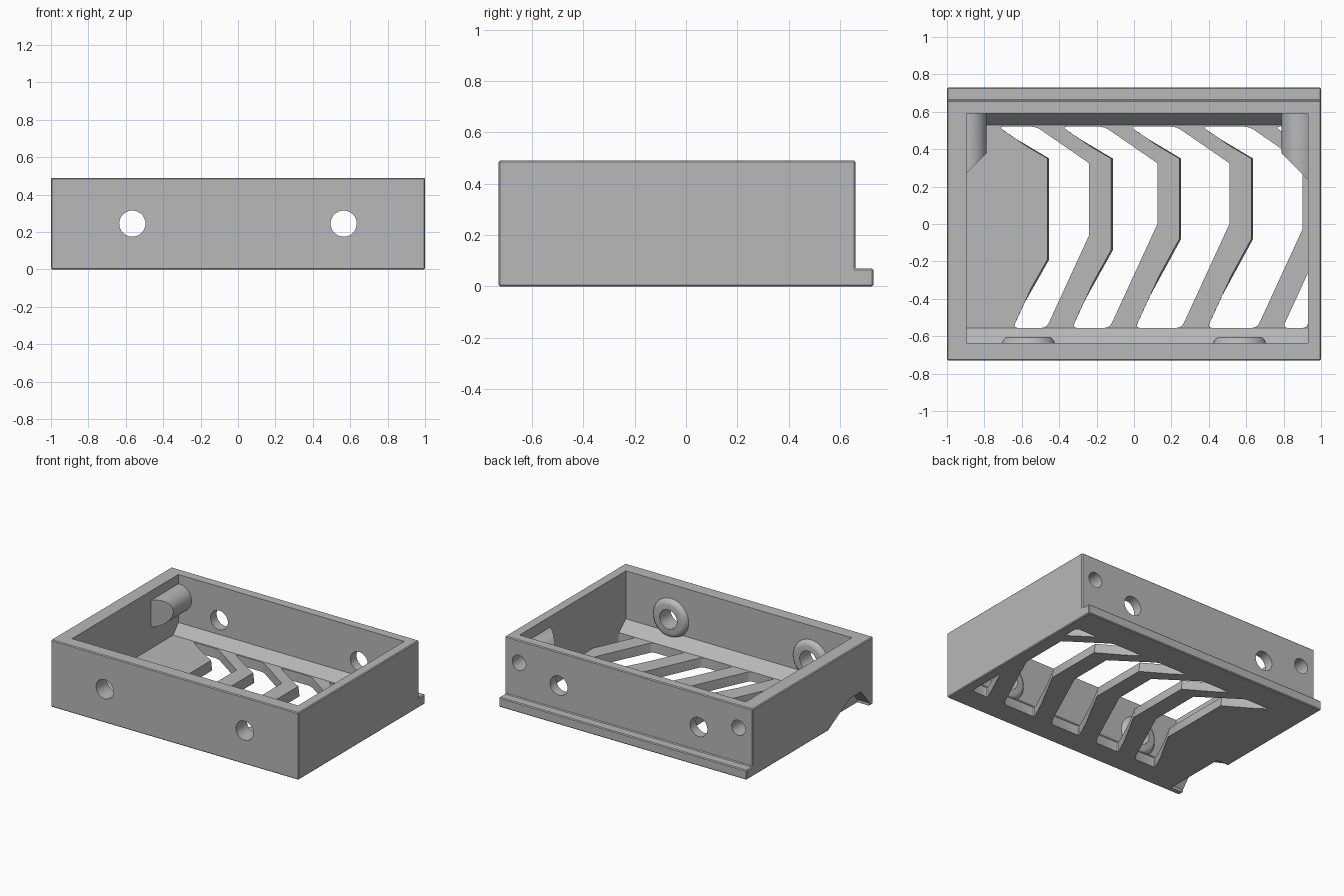
import bpy, bmesh, math
from mathutils import Matrix, Vector

cube = bpy.data.objects.get("Cube")
if cube:
    bpy.data.objects.remove(cube)

grey = bpy.data.materials.new("matte_grey")
grey.use_nodes = True
grey.diffuse_color = (0.48, 0.48, 0.48, 1)
grey.node_tree.nodes["Principled BSDF"].inputs["Base Color"].default_value = grey.diffuse_color


def to_object(bm, name):
    bmesh.ops.recalc_face_normals(bm, faces=bm.faces)
    mesh = bpy.data.meshes.new(name)
    bm.to_mesh(mesh)
    bm.free()
    mesh.materials.append(grey)
    ob = bpy.data.objects.new(name, mesh)
    bpy.context.collection.objects.link(ob)
    return ob


def x_prism(name, profile, x0, x1, bevel=0):
    """Extrude a (y, z) profile along x."""
    bm = bmesh.new()
    face = bm.faces.new([bm.verts.new((x0, y, z)) for y, z in profile])
    ext = bmesh.ops.extrude_face_region(bm, geom=[face])
    moved = [v for v in ext["geom"] if isinstance(v, bmesh.types.BMVert)]
    bmesh.ops.translate(bm, verts=moved, vec=(x1 - x0, 0, 0))
    if bevel:
        bmesh.ops.bevel(bm, geom=bm.edges[:], offset=bevel, segments=1, affect='EDGES')
    return to_object(bm, name)


def y_cone(x, z, y0, y1, r0, r1, sides=40):
    """A capped cone or cylinder along y."""
    bm = bmesh.new()
    place = Matrix.Translation((x, (y0 + y1) / 2, z)) @ Matrix.Rotation(-math.pi / 2, 4, 'X')
    bmesh.ops.create_cone(bm, cap_ends=True, segments=sides, radius1=r0, radius2=r1,
                          depth=y1 - y0, matrix=place)
    return bm


def combine(target, tool, operation):
    tool.hide_render = True
    mod = target.modifiers.new(operation, 'BOOLEAN')
    mod.operation, mod.solver, mod.object = operation, 'EXACT', tool
    bpy.context.view_layer.objects.active = target
    bpy.ops.object.modifier_apply(modifier=mod.name)
    bpy.data.objects.remove(tool)


FRONT, BACK, FLOOR, RIM = -0.635, 0.59, 0.07, 0.49
SLOT_FRONT, SLOT_BACK = -0.555, 0.52

# Outer shell with the lip along the back
tray = x_prism("tray", [(-0.73, 0), (0.73, 0), (0.73, 0.07), (0.66, 0.07),
                        (0.66, RIM), (-0.73, RIM)], -1, 1, 0.006)

# Cavity with sloped front and back floor edges
cavity = x_prism("cavity_cutter", [(SLOT_FRONT, FLOOR), (SLOT_BACK + 0.01, FLOOR),
                                   (BACK, 0.14), (BACK, 0.6), (FRONT, 0.6),
                                   (FRONT, 0.14)], -0.895, 0.93)
combine(tray, cavity, 'DIFFERENCE')

# Bent slats: left edge of the upright part, and height of its lower bend
slats = [(-0.90, -0.12), (-0.58, -0.11), (-0.24, -0.06),
         (0.125, 0.0), (0.51, 0.0), (0.90, -0.03), (1.4, 0.0)]
WIDTH, LEAN_LOW, LEAN_HIGH = 0.1, 0.46, 1.45


def slat_edge(x, low, high):
    """Four points up one edge of a slat."""
    return [(x - LEAN_LOW * (low - SLOT_FRONT), SLOT_FRONT), (x, low), (x, high),
            (x - LEAN_HIGH * (SLOT_BACK - high), SLOT_BACK)]


def slot_cutter(a, b):
    left = slat_edge(a[0] + WIDTH, a[1] - 0.08, 0.35)
    right = slat_edge(b[0], b[1], 0.325)
    bm = bmesh.new()
    bm.faces.new([bm.verts.new((x, y, -0.1)) for x, y in left + right[::-1]])
    # Keep the slot between the side walls
    for wall, side in ((-0.895, -1), (0.93, 1)):
        bmesh.ops.bisect_plane(bm, geom=bm.verts[:] + bm.edges[:] + bm.faces[:],
                               plane_co=(wall, 0, 0), plane_no=(side, 0, 0), clear_outer=True)
    ext = bmesh.ops.extrude_face_region(bm, geom=bm.faces[:])
    top = [v for v in ext["geom"] if isinstance(v, bmesh.types.BMVert)]
    bmesh.ops.translate(bm, verts=top, vec=(0, 0, 0.3))
    # Slat flank flares towards the underside
    for v in bm.verts:
        if v.co.z < 0 and abs(v.co.x - left[1][0]) < 1e-4 and SLOT_FRONT < v.co.y < SLOT_BACK:
            v.co.x += 0.04
    # Rounded slot ends
    ends = [e for e in bm.edges
            if abs(e.verts[0].co.z - e.verts[1].co.z) > 0.2
            and all(v.co.y < SLOT_FRONT + 0.01 or v.co.y > SLOT_BACK - 0.01 for v in e.verts)]
    bmesh.ops.bevel(bm, geom=ends, offset=0.025, segments=3, affect='EDGES', profile=0.5)
    bmesh.ops.triangulate(bm, faces=bm.faces[:])
    return to_object(bm, "slot_cutter")


for a, b in zip(slats, slats[1:]):
    combine(tray, slot_cutter(a, b), 'DIFFERENCE')

# Notch under the side wall
notch = x_prism("notch_cutter", [(-0.22, -0.05), (-0.22, 0.01), (-0.46, 0.14),
                                 (-0.59, 0.14), (-0.69, 0.02), (-0.69, -0.05)], -1.1, -0.9)
combine(tray, notch, 'DIFFERENCE')

# Rounded collars round the front holes, inside
for x in (-0.565, 0.565):
    bm = y_cone(x, 0.245, -0.66, -0.603, 0.155, 0.125)
    rim = [e for e in bm.edges if all(v.co.y > -0.61 for v in e.verts)]
    bmesh.ops.bevel(bm, geom=rim, offset=0.02, segments=3, affect='EDGES', profile=0.5)
    combine(tray, to_object(bm, "hole_collar"), 'UNION')

# Corner screw bosses with slanted ends that run into the side walls
for side in (-1, 1):
    bm = y_cone(side * 0.886, 0.325, 0.38, 0.63, 0.098, 0.098)
    for v in bm.verts:
        if v.co.y < 0.5:
            v.co.y -= abs(v.co.x) - 0.788
    combine(tray, to_object(bm, "corner_boss"), 'UNION')

# Through holes front to back, and blind screw holes in the back
for side in (-1, 1):
    combine(tray, to_object(y_cone(side * 0.565, 0.245, -0.9, 0.9, 0.07, 0.07), "hole_cutter"),
            'DIFFERENCE')
    combine(tray, to_object(y_cone(side * 0.886, 0.325, 0.42, 0.9, 0.055, 0.055), "screw_cutter"),
            'DIFFERENCE')

# Smooth round parts, keep edges sharp
bpy.ops.object.select_all(action='DESELECT')
tray.select_set(True)
bpy.context.view_layer.objects.active = tray
bpy.ops.object.shade_smooth_by_angle(angle=math.radians(30))
